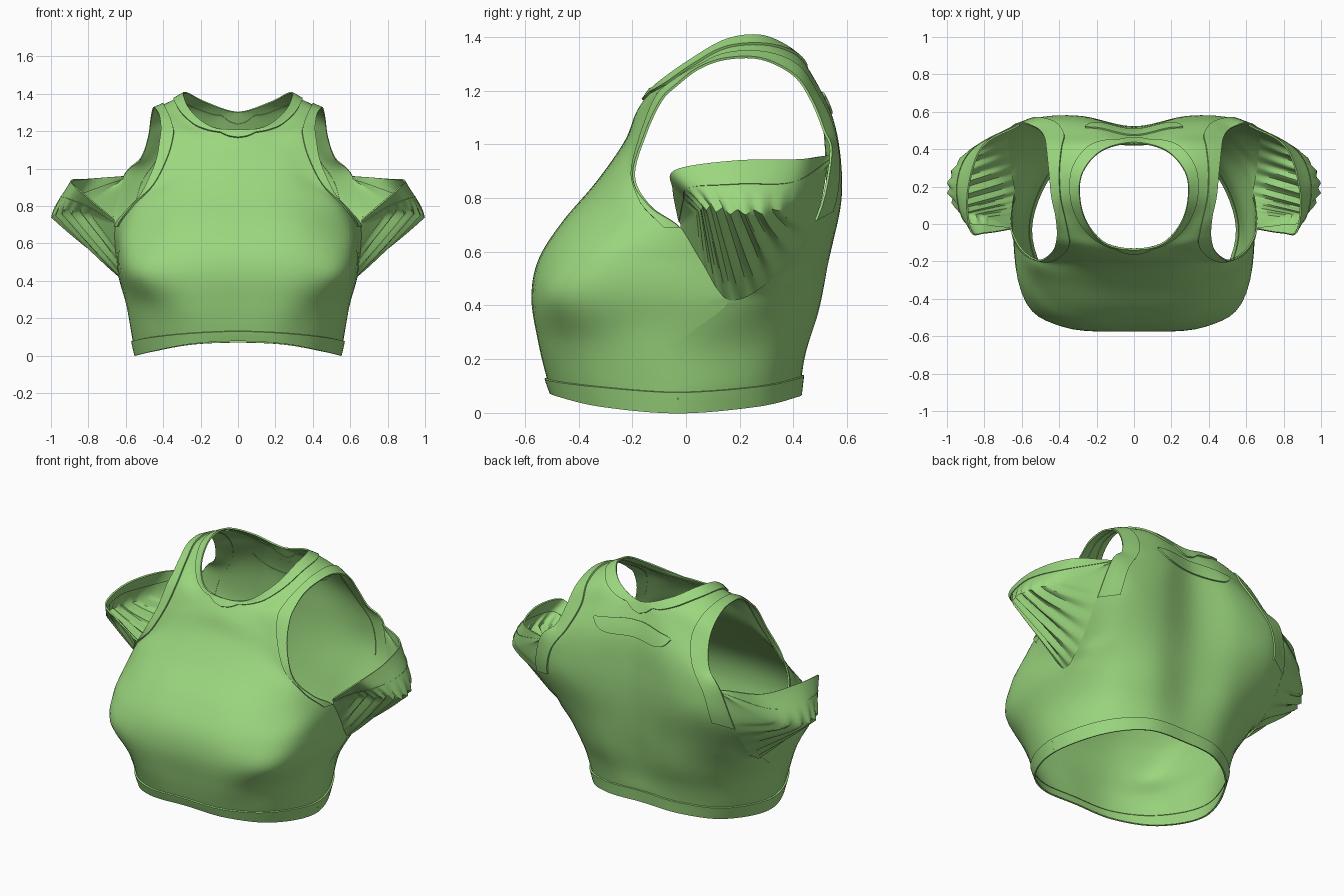
import bpy, bmesh, math
from mathutils import Vector

if "Cube" in bpy.data.objects:
    bpy.data.objects.remove(bpy.data.objects["Cube"])

green = bpy.data.materials.new("leaf_green")
green.diffuse_color = (0.33, 0.68, 0.21, 1)
green.use_nodes = True
green.node_tree.nodes["Principled BSDF"].inputs["Base Color"].default_value = green.diffuse_color

# Guide curves of the right half: front hem, over the shoulder, back hem
CENTER = [(0, -.50, .08), (0, -.52, .14), (0, -.55, .27), (0, -.575, .43), (0, -.55, .57), (0, -.462, .71),
          (0, -.335, .86), (0, -.23, 1.01), (0, -.185, 1.12), (0, -.13, 1.205), (.15, -.10, 1.228), (.25, .01, 1.305),
          (.288, .15, 1.385), (.27, .28, 1.40), (.17, .39, 1.35), (0, .43, 1.30), (0, .50, 1.12), (0, .52, .93),
          (0, .52, .75), (0, .50, .55), (0, .47, .38), (0, .44, .24), (0, .43, .15), (0, .42, .07)]
INNER = [(.25, -.475, .065), (.26, -.495, .13), (.31, -.527, .27), (.38, -.55, .43), (.36, -.52, .57), (.33, -.433, .71),
         (.28, -.32, .85), (.24, -.23, .98), (.20, -.175, 1.10), (.18, -.125, 1.18), (.24, -.06, 1.23), (.30, .03, 1.295),
         (.335, .15, 1.36), (.33, .29, 1.37), (.27, .41, 1.33), (.20, .475, 1.25), (.22, .545, 1.10), (.27, .575, .92),
         (.28, .57, .75), (.28, .53, .56), (.27, .49, .38), (.26, .44, .24), (.25, .415, .14), (.24, .405, .06)]
OUTER = [(.45, -.31, .025), (.47, -.325, .11), (.52, -.335, .27), (.59, -.38, .43), (.60, -.34, .57), (.57, -.27, .69),
         (.50, -.24, .82), (.40, -.205, .93), (.34, -.16, 1.07), (.32, -.11, 1.18), (.34, -.045, 1.235), (.365, .04, 1.285),
         (.39, .15, 1.335), (.395, .29, 1.34), (.38, .41, 1.295), (.36, .48, 1.20), (.40, .545, 1.07), (.48, .57, .92),
         (.50, .56, .76), (.50, .47, .55), (.50, .37, .38), (.48, .30, .24), (.46, .27, .11), (.44, .26, .025)]
SIDE = [(.545, -.03, 0), (.565, -.03, .09), (.595, -.02, .26), (.635, .16, .42), (.655, .06, .56), (.655, -.02, .69),
        (.60, -.13, .77), (.51, -.19, .88), (.44, -.15, 1.03), (.415, -.09, 1.16), (.41, -.03, 1.22), (.42, .05, 1.28),
        (.44, .15, 1.315), (.452, .28, 1.315), (.465, .40, 1.255), (.48, .465, 1.16), (.52, .51, 1.05), (.61, .535, .96),
        (.67, .48, .72), (.66, .32, .50), (.635, .16, .42), (.595, -.02, .26), (.565, -.03, .09), (.545, -.03, 0)]

# Sleeve guides: open rim, outermost line, and the join with the body
RIM = [(.66, -.03, .72), (.79, -.05, .83), (.875, -.04, .905), (.89, .18, .94), (.81, .42, .945), (.61, .535, .96)]
WIDE = [(.66, -.02, .70), (.80, .04, .75), (.94, .08, .76), (.995, .21, .745), (.90, .38, .77), (.63, .535, .93)]
JOIN = [SIDE[i] for i in (5, 4, 3, 19, 18, 17)]


def spline(pts, t, first=None, last=None):
    """Point on a smooth curve through pts; t counts in points, first and last steer its ends."""
    n = len(pts) - 1
    i = min(max(int(t), 0), n - 1)
    f = t - i
    b, c = Vector(pts[i]), Vector(pts[i + 1])
    a = Vector(pts[i - 1]) if i else (first or 2 * b - c)
    d = Vector(pts[i + 2]) if i + 2 <= n else (last or 2 * c - b)
    return b + .5 * f * (c - a + f * (2 * a - 5 * b + 4 * c - d + f * (3 * (b - c) + d - a)))


def flip(p):
    return Vector((-p[0], p[1], p[2]))


def center(v):
    """Centre line, turning a sharp corner into the round neck edge at 9 and 15."""
    if v < 9:
        return spline(CENTER[:10], v)
    if v <= 15:
        return spline(CENTER[9:16], v - 9, flip(CENTER[10]), flip(CENTER[14]))
    return spline(CENTER[15:], v - 15)


def body(u, v):
    q = [center(v)] + [spline(c, v) for c in (INNER, OUTER, SIDE)]
    # Run smoothly across the centre line and the side seam
    w = max(0, 1 - q[0].x / .1)
    first = (2 * q[0] - q[1]).lerp(flip(q[1]), w)
    w = min(1, max(0, abs(v - 11.5) - 7.5))
    last = (2 * q[3] - q[2]).lerp(spline(OUTER, 23 - v), w)
    p = spline(q, 3 * u, first, last)
    p.x = max(p.x, 0)
    return p


def sleeve(u, v):
    """u runs from the body join to the rim, v from front to back."""
    q = [spline(c, v) for c in (JOIN, WIDE, RIM)]
    straight = q[0].lerp(q[1], 2 * u) if u < .5 else q[1].lerp(q[2], 2 * u - 1)
    p = straight.lerp(spline(q, 2 * u), min(.8, max(.1, (v - 2.5) / 1.5)))
    # Gathered pleats below the rim
    fade = max(0, math.sin(math.pi * min(1, max(0, (v - .8) / 3.4)))) ** .5
    fade *= math.sin(math.pi * min(1, u / .75)) ** .6 if 0 < u < .75 else 0
    saw = (v * 2.6) % 1
    return p + Vector((.55, 0, -.65)) * (.04 * fade * (abs(2 * saw - 1) - .6))


def normal(surf, u, v, vmax):
    e = .01
    u0, u1, v0, v1 = max(u - e, 0), min(u + e, 1), max(v - e, 0), min(v + e, vmax)
    return (surf(u1, v) - surf(u0, v)).cross(surf(u, v1) - surf(u, v0)).normalized()


def grid_object(name, rows, out=None, weld=.0001):
    bm = bmesh.new()
    vs = [[bm.verts.new(p) for p in r] for r in rows]
    m = len(rows[0])
    for j in range(len(rows) - 1):
        for i in range(m - 1):
            bm.faces.new((vs[j][i], vs[j][i + 1], vs[j + 1][i + 1], vs[j + 1][i]))
    if out:  # turn the trim to face outward
        bm.normal_update()
        if sum(f.normal.dot(out[k // (m - 1)][k % (m - 1)]) * f.calc_area() for k, f in enumerate(bm.faces)) < 0:
            bmesh.ops.reverse_faces(bm, faces=bm.faces)
    bmesh.ops.remove_doubles(bm, verts=bm.verts, dist=weld)
    bmesh.ops.dissolve_degenerate(bm, edges=bm.edges, dist=.0001)
    me = bpy.data.meshes.new(name)
    bm.to_mesh(me)
    bm.free()
    me.materials.append(green)
    ob = bpy.data.objects.new(name, me)
    bpy.context.collection.objects.link(ob)
    ob.modifiers.new("mirror", 'MIRROR').merge_threshold = .001
    bpy.ops.object.select_all(action='DESELECT')
    ob.select_set(True)
    bpy.context.view_layer.objects.active = ob
    bpy.ops.object.shade_smooth_by_angle(angle=math.radians(38))
    return ob


def band(name, surf, vmax, a, b, count=70, height=.009):
    """Raised trim lying on a surface between the lines a(s) and b(s)."""
    rows, norms = [], []
    for k in range(count + 1):
        (ua, va), (ub, vb) = a(k / count), b(k / count)
        row, nr = [], []
        for w, h in ((0, 0), (0, 1), (.25, 1), (.5, 1), (.75, 1), (1, 1), (1, -.4)):
            u, v = ua + (ub - ua) * w, va + (vb - va) * w
            n = normal(surf, u, v, vmax)
            p = surf(u, v) + n * height * h
            if surf is body and u < .001 and surf(u, v).x < .001:
                p.x = 0
            row.append(p)
            nr.append(n)
        rows.append(row)
        norms.append(nr)
    return grid_object(name, rows, norms)


# Main cloth and sleeve shells
grid_object("bodice", [[body(i / 18, j / 6) for i in range(19)] for j in range(23 * 6 + 1)], weld=.003)
grid_object("gathered_sleeves", [[sleeve(i / 16, j / 20) for i in range(17)] for j in range(101)])

# Hem bands
band("front_hem", body, 23, lambda s: (s, 0), lambda s: (s, .9), 40)
band("back_hem", body, 23, lambda s: (s, 23), lambda s: (s, 22.1), 40)

# Neck, armhole and sleeve bands
band("neck_band", body, 23, lambda s: (0, 9 + 6 * s),
     lambda s: (.36 * max(0, math.sin(math.pi * s)) ** .5, 8.5 + 6.85 * s - .25 * s * (1 - s)), 90)
band("armhole_band", body, 23, lambda s: (1, 5 + 13 * s),
     lambda s: (.92 - .2 * math.sin(math.pi * s) - .15 * s * s, 5 + 13 * s))
band("sleeve_band", sleeve, 5, lambda s: (1, .02 + 4.96 * s), lambda s: (.77, .02 + 4.96 * s))

# Back neck panel
band("back_neck_panel", body, 23, lambda s: (.44 * s, 15.55 - .1 * s),
     lambda s: (.44 * s, 16.05 - .55 * s ** 4), 24, .008)
